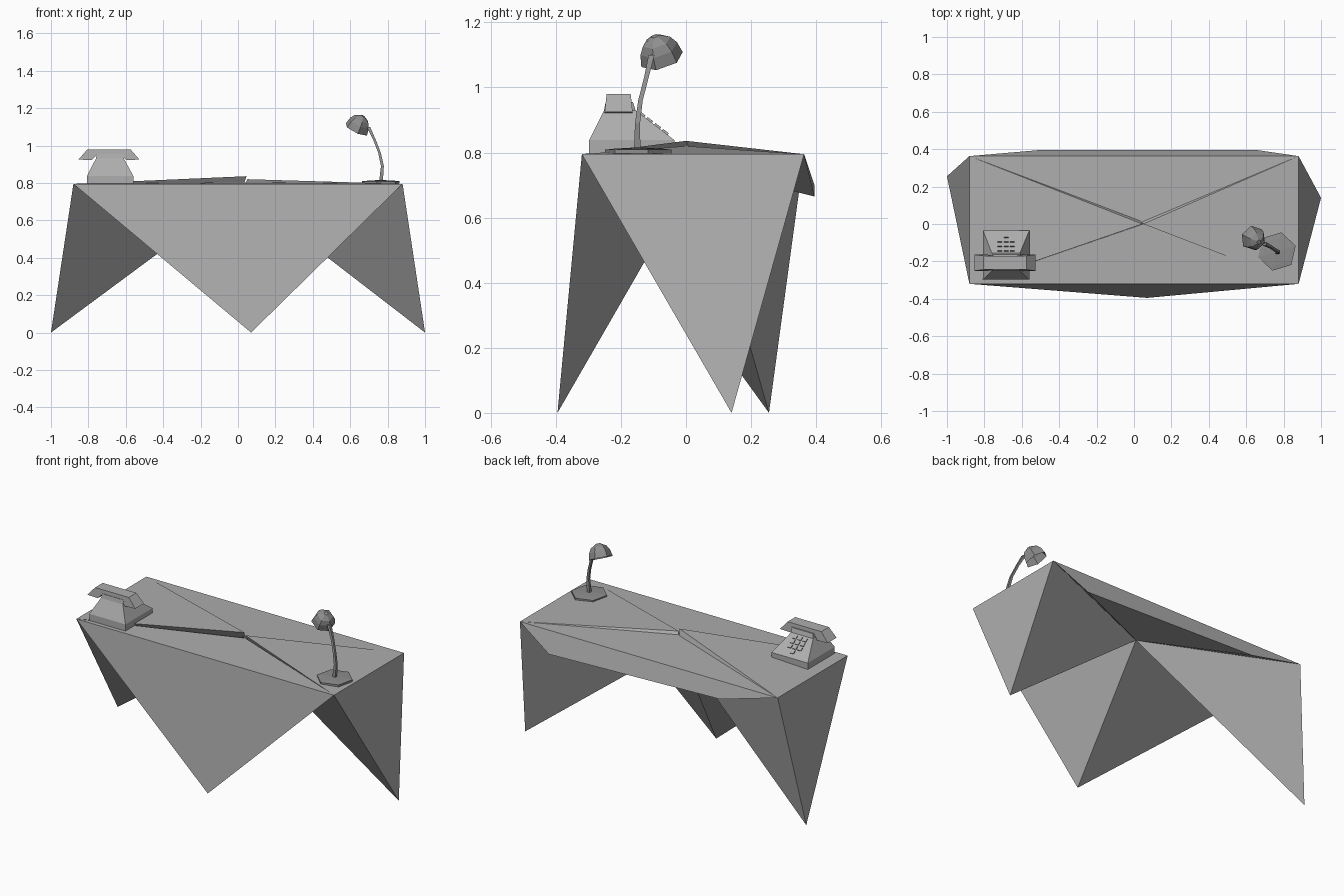
import bpy, bmesh, math
from mathutils import Vector, Matrix

if "Cube" in bpy.data.objects:
    bpy.data.objects.remove(bpy.data.objects["Cube"])


def grey(name, v):
    m = bpy.data.materials.new(name)
    m.diffuse_color = (v, v, v, 1)
    m.use_nodes = True
    m.node_tree.nodes["Principled BSDF"].inputs["Base Color"].default_value = m.diffuse_color
    return m


DESK, LAMP = grey("desk_grey", 0.42), grey("lamp_grey", 0.27)


def mesh_object(name, verts, faces, mat=DESK):
    me = bpy.data.meshes.new(name)
    me.from_pydata([tuple(v) for v in verts], [], faces)
    bm = bmesh.new()
    bm.from_mesh(me)
    bmesh.ops.recalc_face_normals(bm, faces=bm.faces)
    bm.to_mesh(me)
    bm.free()
    me.materials.append(mat)
    ob = bpy.data.objects.new(name, me)
    bpy.context.collection.objects.link(ob)
    return ob


def loft(name, rings, mat=DESK, cap_end=True):
    """Skin a list of equally sized point rings."""
    n = len(rings[0])
    verts = [p for r in rings for p in r]
    faces = [(k * n + i, k * n + (i + 1) % n, (k + 1) * n + (i + 1) % n, (k + 1) * n + i)
             for k in range(len(rings) - 1) for i in range(n)]
    faces.append(tuple(reversed(range(n))))
    if cap_end:
        faces.append(tuple(range(len(verts) - n, len(verts))))
    return mesh_object(name, verts, faces, mat)


def polygon(center, radius, sides, start=0.0, axis=(0, 0, 1)):
    q = Vector(axis).to_track_quat('Z', 'Y')
    return [Vector(center) + q @ Vector((radius * math.cos(a), radius * math.sin(a), 0))
            for a in (start + 2 * math.pi * i / sides for i in range(sides))]


def rect(x0, x1, y0, y1, z):
    return [(x0, y0, z), (x1, y0, z), (x1, y1, z), (x0, y1, z)]


# Folded desk: four wedges meeting under the centre
Z = 0.795
FL, FR, BR, BL = (-0.88, -0.32, Z), (0.88, -0.32, Z), (0.88, 0.363, Z), (-0.88, 0.363, Z)
HUB = (0.02, 0.04, 0.755)
wedges = {
    "front_leg": (FL, FR, [(0.07, -0.395, 0)], (0.05, 0, 0.803)),
    "right_leg": (FR, BR, [(1.0, 0.14, 0)], (0.05, 0, 0.82)),
    "back_flap": (BR, BL, [(-0.51, 0.395, 0.70), (0.66, 0.395, 0.665)], (0.05, 0, 0.803)),
    "left_leg": (BL, FL, [(-1.0, 0.255, 0)], (0.045, 0, 0.836)),
}
for name, (a, b, low, tip) in wedges.items():
    m = len(low)
    chain = [1] + list(range(4, 4 + m)) + [0]      # b -> low points -> a
    faces = [(0, 1, 2), tuple([0] + chain[:-1]), (0, 2, 3), (2, 1, 3)]
    faces += [(chain[i], chain[i + 1], 3) for i in range(len(chain) - 1)]
    mesh_object(name, [a, b, tip, HUB] + low, faces)

# Telephone body
loft("phone_body", [
    rect(-0.807, -0.56, -0.298, -0.035, 0.797),
    rect(-0.807, -0.56, -0.298, -0.035, 0.838),
    rect(-0.76, -0.61, -0.252, -0.155, 0.93),
    rect(-0.754, -0.606, -0.247, -0.163, 0.956)])

# Handset: arched outline, wider at the ear and mouth ends
cx, cy = -0.690, -0.207
half = [(0.115, 0.98, 0.037), (0.163, 0.925, 0.043), (0.092, 0.922, 0.043), (0.062, 0.955, 0.037)]
outline = half + [(-x, z, w) for x, z, w in reversed(half)]
loft("phone_handset", [[(cx + x, cy + s * w, z) for x, z, w in outline] for s in (-1, 1)])

# Keypad buttons on the sloping face
p0, p1 = Vector((-0.684, -0.035, 0.838)), Vector((-0.684, -0.155, 0.93))
tilt = Matrix.Rotation(-math.atan2(p1.z - p0.z, p0.y - p1.y), 4, 'X')
keys = [(c, r) for r in (1, 2, 3) for c in (-1, 0, 1)] + [(0, 0)]
for c, r in keys:
    pos = p0.lerp(p1, 0.25 + 0.2 * r) + Vector((c * 0.034, 0, 0))
    rings = [rect(-0.012, 0.012, -0.011, 0.011, z) for z in (-0.004, 0.006)]
    loft("phone_button", [[pos + tilt @ Vector(v) for v in ring] for ring in rings])

# Lamp base
loft("lamp_base", [polygon((0.764, -0.147, z), r, 6, math.radians(17)) for z, r in
                   ((0.797, 0.105), (0.809, 0.105), (0.812, 0.075), (0.815, 0.022))], LAMP)

# Curved lamp stem
path = [(0.764, -0.15, 0.80), (0.772, -0.149, 0.89), (0.757, -0.14, 0.96),
        (0.73, -0.122, 1.03), (0.697, -0.106, 1.10)]
loft("lamp_stem", [polygon(p, r, 4, math.pi / 4) for p, r in
                   zip(path, (0.014, 0.011, 0.010, 0.010, 0.013))], LAMP)

# Six-sided lamp shade, open at the bottom
d = Vector((-0.42, 0.27, -0.87)).normalized()
top = Vector((0.668, -0.096, 1.158))
loft("lamp_shade", [polygon(top + d * t, r, 6, 0.3, d) for t, r in
                    ((0.0, 0.012), (0.02, 0.045), (0.045, 0.06), (0.083, 0.068))],
     LAMP, cap_end=False)
